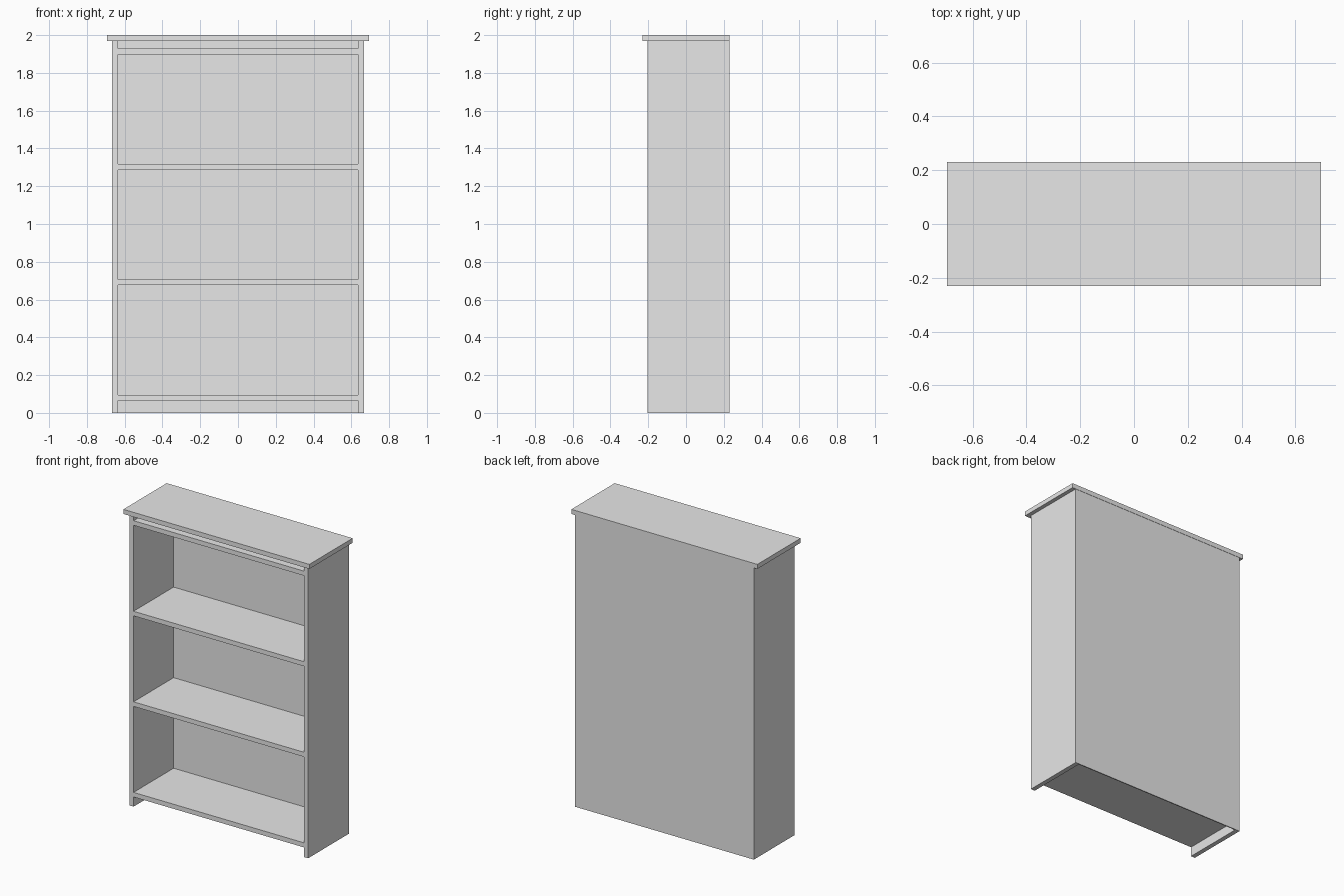
import bpy

if "Cube" in bpy.data.objects:
    bpy.data.objects.remove(bpy.data.objects["Cube"])

grey = bpy.data.materials.new("plain_grey")
grey.diffuse_color = (0.8, 0.8, 0.8, 1.0)
grey.use_nodes = True
grey.node_tree.nodes["Principled BSDF"].inputs["Base Color"].default_value = grey.diffuse_color


def board(name, x, y, z):
    """Flat-faced board spanning the given (low, high) ranges."""
    bpy.ops.mesh.primitive_cube_add(
        size=1, location=[(a + b) / 2 for a, b in (x, y, z)])
    ob = bpy.context.object
    ob.name = name
    ob.scale = [b - a for a, b in (x, y, z)]
    bpy.ops.object.transform_apply(location=False, rotation=False, scale=True)
    ob.data.materials.append(grey)
    return ob


T = 0.031               # board thickness
HALF = 0.667            # half width of the carcass
FRONT, BACK = -0.205, 0.222
BODY_TOP = 2.0 - T

# Upright sides
for label, s in (("left", -1), ("right", 1)):
    xs = sorted((s * HALF, s * (HALF - T)))
    board(label + "_side", xs, (FRONT, BACK), (0, BODY_TOP))

# Shelves, evenly spaced and flush with the front edges
for i in range(4):
    z = 0.065 + i * 0.611
    board(f"shelf_{i + 1}", (T - HALF, HALF - T), (FRONT, BACK), (z, z + T))

# Thin sheet covering the whole back
board("back_panel", (-HALF, HALF), (BACK, 0.229), (0, BODY_TOP))

# Overhanging top
board("top_board", (-0.694, 0.694), (-0.231, 0.231), (BODY_TOP, 2.0))
